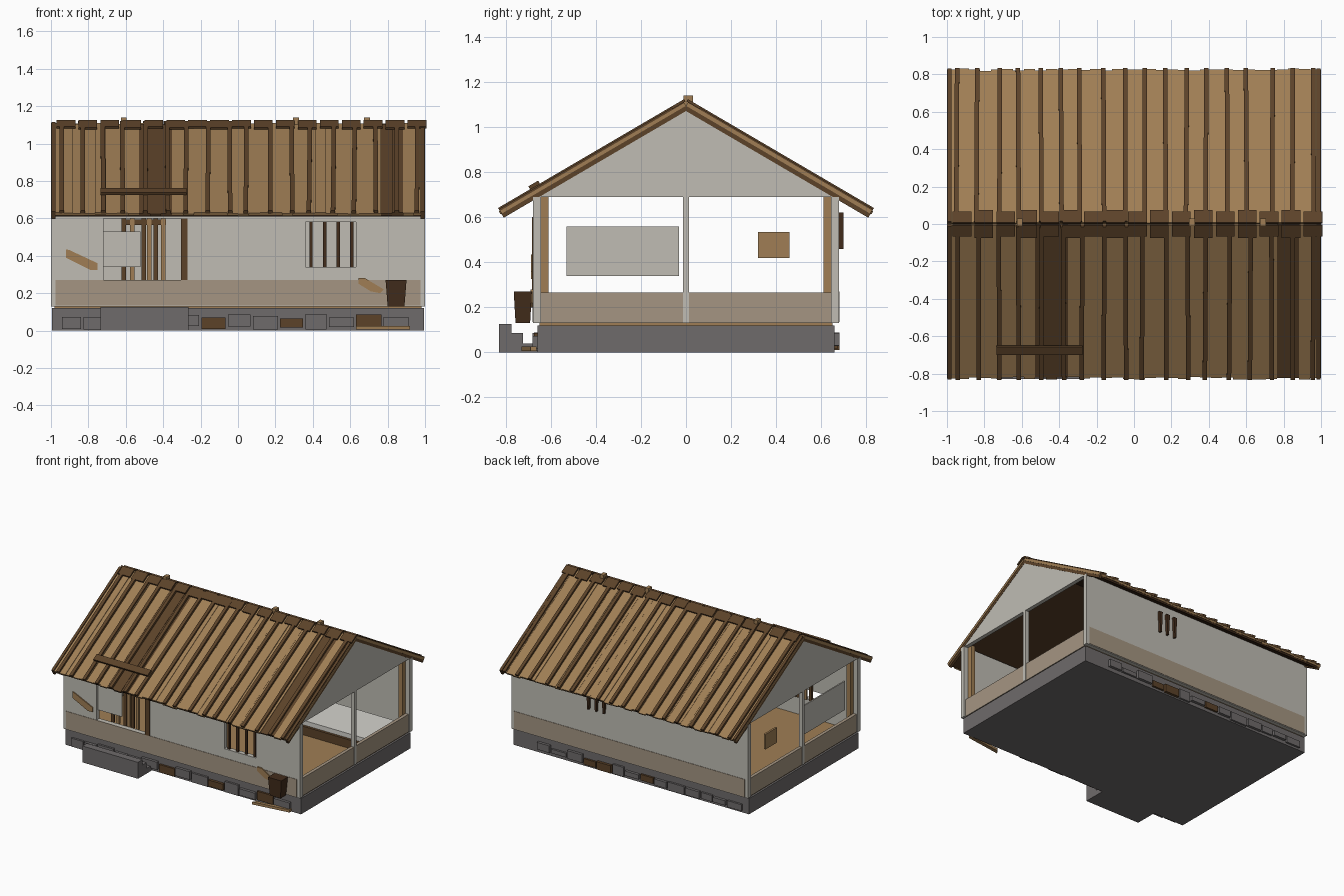
import bpy, bmesh, math, random
from mathutils import Vector

random.seed(4)
if "Cube" in bpy.data.objects:
    bpy.data.objects.remove(bpy.data.objects["Cube"], do_unlink=True)


def material(name, rgb):
    m = bpy.data.materials.new(name)
    m.use_nodes = True
    lin = [(c / 255) ** 2.2 for c in rgb] + [1]
    m.diffuse_color = lin
    m.node_tree.nodes["Principled BSDF"].inputs["Base Color"].default_value = lin
    return m


PLASTER = material("plaster", (190, 187, 178))
BAND = material("dado beige", (163, 148, 129))
STONE = material("foundation stone", (110, 106, 106))
TAN = material("tan wood", (158, 125, 85))
BROWN = material("dark wood", (92, 68, 45))
DEEP = material("aged wood", (68, 48, 33))
LINEN = material("linen", (212, 210, 204))

HEX = ((0, 3, 2, 1), (4, 5, 6, 7), (0, 1, 5, 4), (1, 2, 6, 5), (2, 3, 7, 6), (3, 0, 4, 7))


class Part:
    """Collects boxes and prisms in one object."""

    def __init__(self, name, *mats):
        self.name, self.mats, self.bm = name, mats, bmesh.new()

    def hexa(self, pts, mat=0):
        vs = [self.bm.verts.new(p) for p in pts]
        for f in HEX:
            self.bm.faces.new([vs[i] for i in f]).material_index = mat
        return self

    def box(self, x0, x1, y0, y1, z0, z1, mat=0):
        return self.hexa([(x, y, z) for z in (z0, z1)
                          for x, y in ((x0, y0), (x1, y0), (x1, y1), (x0, y1))], mat)

    def slope(self, side, x0, x1, t0, t1, h0, h1, mat=0, skew=0):
        # box lying on one roof pitch: t runs down the slope, h is height above it
        along = Vector((0, side * 0.863, -0.505))
        up = Vector((0, side * 0.505, 0.863))
        o = Vector((0, 0, 1.095))
        return self.hexa([o + Vector((x + (skew if t == t1 else 0), 0, 0)) + along * t + up * h
                          for h in (h0, h1)
                          for x, t in ((x0, t0), (x1, t0), (x1, t1), (x0, t1))], mat)

    def prism(self, pts, axis, a, b, mat=0):
        def place(p, d):
            return (d, *p) if axis == "x" else (p[0], d, p[1])
        ends = [[self.bm.verts.new(place(p, d)) for p in pts] for d in (a, b)]
        faces = [ends[0], ends[1]]
        for i in range(len(pts)):
            j = (i + 1) % len(pts)
            faces.append([ends[0][i], ends[0][j], ends[1][j], ends[1][i]])
        for f in faces:
            self.bm.faces.new(f).material_index = mat
        return self

    def done(self):
        bmesh.ops.recalc_face_normals(self.bm, faces=self.bm.faces)
        me = bpy.data.meshes.new(self.name)
        self.bm.to_mesh(me)
        self.bm.free()
        for m in self.mats:
            me.materials.append(m)
        ob = bpy.data.objects.new(self.name, me)
        bpy.context.collection.objects.link(ob)
        return ob


# Foundation, floor and front step
Part("foundation", STONE).box(-0.995, 0.995, -0.66, 0.66, 0, 0.12).done()
Part("floor", TAN).box(-0.98, 0.98, -0.65, 0.65, 0.12, 0.135).done()
step = Part("front_step", STONE)
for y0, y1, top in ((-0.83, -0.775, 0.125), (-0.775, -0.725, 0.085), (-0.725, -0.65, 0.04)):
    step.box(-0.735, -0.265, y0, y1, 0, top)
step.done()

# Uneven stones and timber blocks along both long sides
stones = Part("foundation_stones", STONE)
blocks = Part("foundation_blocks", BROWN)
for side in (-1, 1):
    x = -0.94
    for i in range(14):
        w = random.uniform(0.09, 0.14)
        z0, z1 = random.uniform(0.005, 0.03), random.uniform(0.06, 0.09)
        target = blocks if i in (6, 9, 11 - side) and x < 0.8 else stones
        y = sorted((side * 0.655, side * (0.675 + 0.006 * (i % 2))))
        target.box(x, min(x + w, 0.98), y[0], y[1], z0, z1)
        x += w + 0.012
stones.done()
blocks.done()
loose = Part("loose_planks", TAN)
loose.hexa([(x, y, z) for z in (0.005, 0.025)
            for x, y in ((0.63, -0.73), (0.92, -0.69), (0.92, -0.665), (0.65, -0.7))])
loose.done()

# Long walls, the front one with a doorway and a barred window
front = Part("front_wall", PLASTER)
for x0, x1, z0, z1 in ((-1, 1, 0.13, 0.27), (-1, 1, 0.6, 0.69), (-1, -0.72, 0.27, 0.6),
                       (-0.27, 0.36, 0.27, 0.6), (0.63, 1, 0.27, 0.6),
                       (0.36, 0.63, 0.27, 0.34), (0.36, 0.63, 0.58, 0.6)):
    front.box(x0, x1, -0.68, -0.645, z0, z1)
front.done()
Part("back_wall", PLASTER).box(-1, 1, 0.645, 0.68, 0.13, 0.69).done()
Part("doorway_panel", PLASTER).box(-0.72, -0.52, -0.66, -0.65, 0.34, 0.53).done()

# Beige lower band on all four sides
band = Part("lower_band", BAND)
for side in (-1, 1):
    y = sorted((side * 0.676, side * 0.683))
    band.box(-0.975, 0.975, y[0], y[1], 0.135, 0.27)
    x = sorted((side * 0.965, side * 0.99))
    band.box(x[0], x[1], -0.645, 0.645, 0.13, 0.265)
band.done()

# Gables, middle posts and corner timbers at the open ends
gables = Part("gables", PLASTER)
posts = Part("middle_posts", PLASTER)
timbers = Part("corner_timbers", TAN)
for side in (-1, 1):
    x = sorted((side * 0.965, side * 0.995))
    gables.prism([(-0.68, 0.69), (0.68, 0.69), (0, 1.085)], "x", x[0], x[1])
    posts.box(x[0], x[1], -0.013, 0.013, 0.13, 0.7)
    for s in (-1, 1):
        y = sorted((s * 0.61, s * 0.645))
        timbers.box(*sorted((side * 0.93, side * 0.965)), y[0], y[1], 0.135, 0.7)
gables.done()
posts.done()
timbers.done()
Part("end_sheet", PLASTER).box(-0.975, -0.965, -0.53, -0.03, 0.34, 0.56).done()
Part("end_board", TAN).box(-0.995, -0.98, 0.32, 0.46, 0.42, 0.535).done()

# Doorway timber, rails and bars
door = Part("doorway_frame", BROWN, TAN)
door.box(-0.305, -0.27, -0.685, -0.64, 0.27, 0.6)
door.box(-0.62, -0.385, -0.64, -0.625, 0.565, 0.595)
for i, x in enumerate((-0.61, -0.565, -0.505, -0.475, -0.44, -0.4)):
    door.box(x - 0.012, x + 0.012, -0.645, -0.63, 0.27, 0.6, i % 2)
door.done()
bars = Part("window_bars", DEEP)
for i in range(4):
    x = 0.39 + i * 0.073
    bars.box(x - 0.009, x + 0.009, -0.67, -0.655, 0.34, 0.58)
bars.done()

# Exposed lath patches on the front wall
patch = Part("lath_patches", TAN)
patch.prism([(-0.92, 0.435), (-0.9, 0.43), (-0.75, 0.36), (-0.75, 0.325), (-0.79, 0.325),
             (-0.92, 0.39)], "y", -0.688, -0.68)
patch.prism([(0.645, 0.28), (0.68, 0.28), (0.78, 0.22), (0.76, 0.2), (0.71, 0.21),
             (0.645, 0.25)], "y", -0.69, -0.68)
patch.done()

# Tapered tub beside the wall
tub = Part("tub", DEEP)
tub.hexa([(0.845 + sx * r, -0.725 + sy * r * 0.72, z) for z, r in ((0.13, 0.045), (0.27, 0.056))
          for sx, sy in ((-1, -1), (1, -1), (1, 1), (-1, 1))])
tub.done()

# Pegs on the back wall
pegs = Part("back_pegs", DEEP)
for x in (0.21, 0.275, 0.34):
    pegs.hexa([(x + sx * r, y, z) for z, r in ((0.46, 0.006), (0.62, 0.014))
               for sx, y in ((-1, 0.68), (1, 0.68), (1, 0.7), (-1, 0.7))])
pegs.done()

# Bed inside
bed = Part("bed", BROWN, LINEN)
bed.box(0.1, 0.945, 0.18, 0.58, 0.135, 0.2)
bed.box(0.11, 0.93, 0.2, 0.56, 0.2, 0.235, 1)
bed.box(0.13, 0.28, 0.24, 0.52, 0.235, 0.255, 1)
bed.done()

# Roof: dark underlay, tan planks and dark battens on each pitch
under = Part("roof_underlay", DEEP)
planks = Part("roof_planks", TAN, BROWN)
battens = Part("roof_battens", BROWN)
count = 34
for side in (-1, 1):
    under.slope(side, -0.995, 0.995, 0, 0.94, -0.012, 0)
    for i in range(count):
        x = -1 + 2 * i / count
        dark = side < 0 and i in (8, 9, 10, 30, 31)
        planks.slope(side, x, x + 2 / count, 0, random.uniform(0.942, 0.955), 0,
                     random.uniform(0.01, 0.017), int(dark))
    for i in range(18):
        x = -0.95 + i * 0.1118 + random.uniform(-0.012, 0.012)
        battens.slope(side, x - 0.012, x + 0.012, 0, 0.95, 0.012, 0.03,
                      skew=random.uniform(-0.006, 0.006))
    for x in (-0.997, 0.977):
        battens.slope(side, x, x + 0.02, 0, 0.95, -0.02, 0.024)
under.done()
planks.done()
battens.done()
Part("roof_crossboard", BROWN).slope(-1, -0.735, -0.275, 0.735, 0.785, 0.03, 0.045).done()

# Ridge caps and pegs
caps = Part("ridge_caps", BROWN)
for i in range(17):
    x = -0.97 + i * 0.1173
    for side in (-1, 1):
        caps.slope(side, x, x + 0.1, -0.008, 0.06 + 0.008 * (i % 2), 0.018, 0.03)
caps.done()
ridge = Part("ridge_pegs", TAN)
for x in (-0.61, 0.31, 0.69):
    ridge.box(x - 0.015, x + 0.015, -0.012, 0.03, 1.09, 1.14)
ridge.done()
